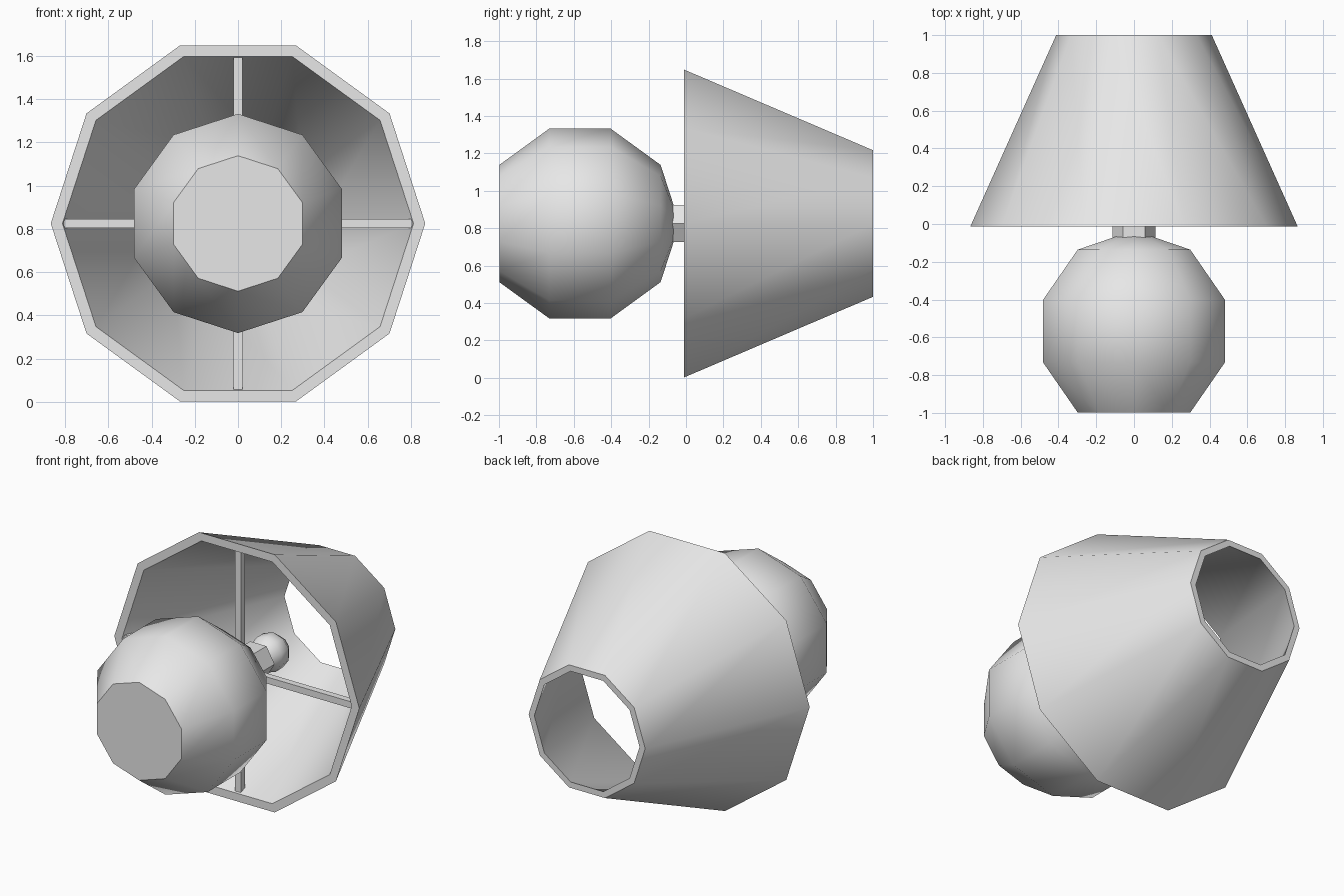
import bpy, bmesh
from math import sin, cos, pi, radians
from mathutils import Vector

cube = bpy.data.objects.get("Cube")
if cube:
    bpy.data.objects.remove(cube, do_unlink=True)

AXIS_Z = 0.825      # height of the lamp's horizontal axis

grey = bpy.data.materials.new("plain_grey")
grey.use_nodes = True
grey.diffuse_color = (0.8, 0.8, 0.8, 1)
grey.node_tree.nodes["Principled BSDF"].inputs["Base Color"].default_value = (0.8, 0.8, 0.8, 1)


def finish(name, bm):
    bmesh.ops.recalc_face_normals(bm, faces=bm.faces)
    mesh = bpy.data.meshes.new(name)
    bm.to_mesh(mesh)
    bm.free()
    mesh.materials.append(grey)
    obj = bpy.data.objects.new(name, mesh)
    bpy.context.collection.objects.link(obj)
    bpy.ops.object.select_all(action='DESELECT')
    obj.select_set(True)
    bpy.context.view_layer.objects.active = obj
    bpy.ops.object.shade_smooth_by_angle(angle=radians(42))
    return obj


def lathe(name, profile, sides, start=0.0, loop=False):
    """Turn (radius, y) points around the lamp axis; cap the ends unless looped."""
    bm = bmesh.new()
    rings = []
    for r, y in profile:
        if r < 1e-4:
            rings.append([bm.verts.new((0, y, AXIS_Z))] * sides)
            continue
        angles = [start + 2 * pi * i / sides for i in range(sides)]
        rings.append([bm.verts.new((r * cos(a), y, AXIS_Z + r * sin(a))) for a in angles])
    pairs = list(zip(rings, rings[1:]))
    if loop:
        pairs.append((rings[-1], rings[0]))
    for a, b in pairs:
        for i in range(sides):
            j = (i + 1) % sides
            corners = list(dict.fromkeys((a[i], a[j], b[j], b[i])))
            bm.faces.new(corners)
    if not loop:
        for ring in (rings[0], rings[-1]):
            if ring[0] is not ring[1]:
                bm.faces.new(ring)
    return finish(name, bm)


def ball(radius, y, latitudes):
    return [(radius * cos(radians(t)), y + radius * sin(radians(t))) for t in latitudes]


# Round body with a flat foot, and the small bulb
lathe("lamp_body", ball(0.533, -0.567, (-54, -18, 18, 54, 90)), 10, pi / 2)
lathe("bulb", ball(0.12, 0.32, (-90, -54, -18, 18, 54, 90)), 10, pi / 2)

# Six-sided neck
lathe("neck", [(0.115, -0.1), (0.115, 0.205)], 6)

# Hollow open-ended shade with a thick wall
lathe("shade", [(0.866, -0.012), (0.412, 1.0), (0.372, 1.0), (0.812, -0.012)], 10, 0, loop=True)

# Four bars holding the shade to the neck
bars = (("left", 1, 0, 0.805), ("right", -1, 0, 0.805), ("top", 0, 1, 0.768), ("bottom", 0, -1, 0.768))
for side, dx, dz, reach in bars:
    bm = bmesh.new()
    bmesh.ops.create_cube(bm, size=1)
    inner = 0.08
    length, mid = reach - inner, (reach + inner) / 2
    size = Vector((length if dx else 0.042, 0.042, length if dz else 0.042))
    bmesh.ops.scale(bm, vec=size, verts=bm.verts)
    bmesh.ops.translate(bm, vec=(dx * mid, 0.02, AXIS_Z + dz * mid), verts=bm.verts)
    finish("shade_bar_" + side, bm)
